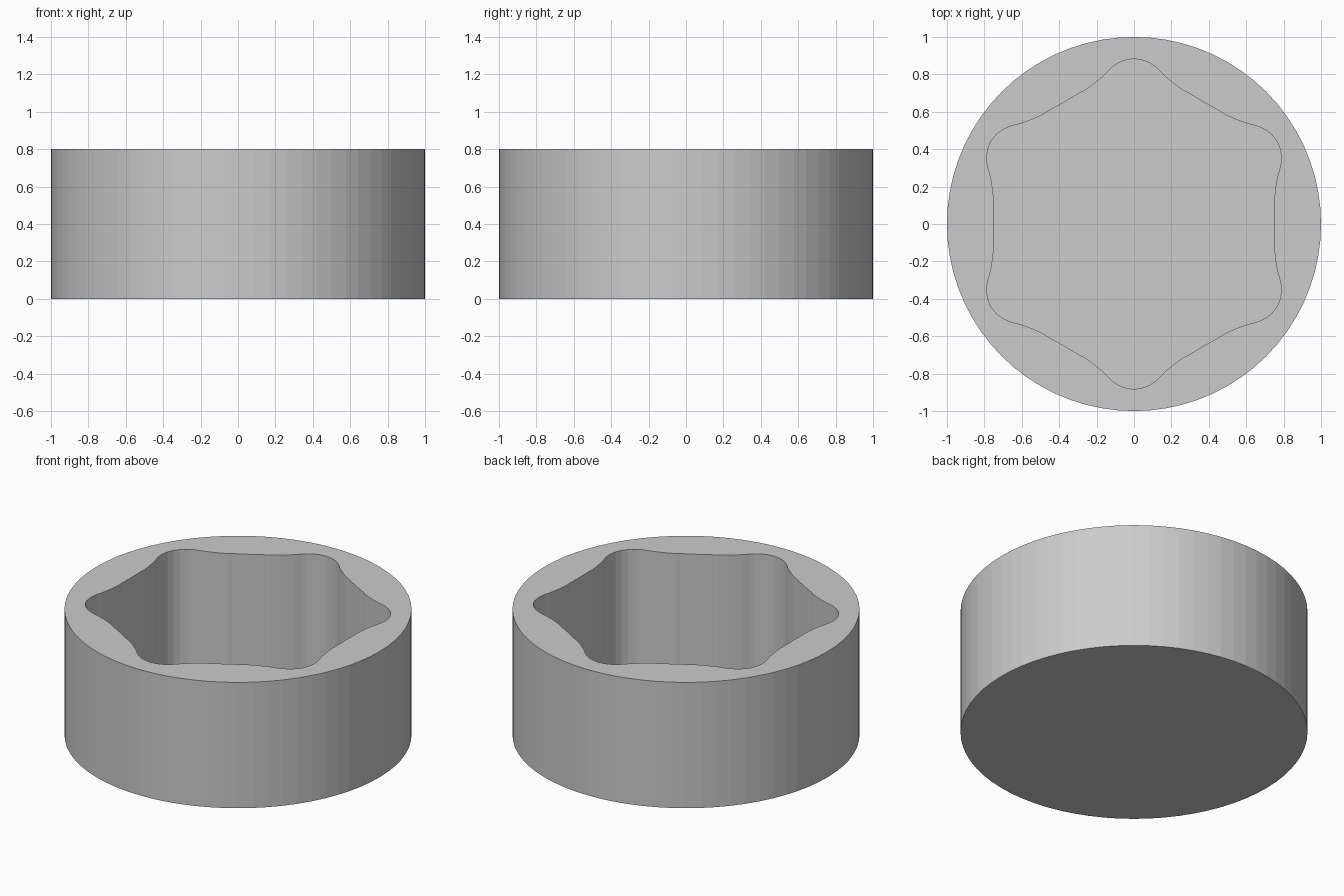
import bpy, bmesh
from math import sin, cos, pi
from mathutils import Vector, Matrix

cube = bpy.data.objects.get("Cube")
if cube:
    bpy.data.objects.remove(cube, do_unlink=True)

HEIGHT, FLOOR, SIDES, LOBES = 0.8, 0.07, 72, 6

steel = bpy.data.materials.new("grey metal")
steel.use_nodes = True
grey = (0.6, 0.6, 0.6, 1)
steel.diffuse_color = grey
steel.node_tree.nodes["Principled BSDF"].inputs["Base Color"].default_value = grey

# Half of one socket lobe, from its tip to the middle of the flat
half_lobe = [(0, .883), (.04, .878), (.08, .863), (.112, .842), (.13, .826),
             (.16, .795), (.19, .769), (.225, .741), (.271, .709), (.288, .702), (.375, .65)]
lobe = [(-x, y) for x, y in reversed(half_lobe[1:-1])] + half_lobe

# Outlines of the round body and the six-lobed pocket
body = [Vector((cos(2 * pi * i / SIDES), sin(2 * pi * i / SIDES), 0)) for i in range(SIDES)]
pocket = [Matrix.Rotation(-2 * pi * k / LOBES, 3, 'Z') @ Vector((x, y, 0))
          for k in range(LOBES) for x, y in lobe]

bm = bmesh.new()


def ring(points, z):
    verts = [bm.verts.new((p.x, p.y, z)) for p in points]
    edges = [bm.edges.new((v, verts[i - 1])) for i, v in enumerate(verts)]
    return verts, edges


def wall(lower, upper):
    for i in range(len(lower)):
        bm.faces.new((lower[i - 1], lower[i], upper[i], upper[i - 1]))


# Outer wall and closed base
base, _ = ring(body, 0)
rim, rim_edges = ring(body, HEIGHT)
wall(base, rim)
bm.faces.new(base)

# Pocket wall and floor
floor, _ = ring(pocket, FLOOR)
mouth, mouth_edges = ring(pocket, HEIGHT)
wall(floor, mouth)
bm.faces.new(floor)

# Flat top between the rim and the pocket mouth
bmesh.ops.triangle_fill(bm, edges=rim_edges + mouth_edges, use_beauty=True)
bmesh.ops.recalc_face_normals(bm, faces=bm.faces)

mesh = bpy.data.meshes.new("socket_body")
bm.to_mesh(mesh)
bm.free()
mesh.materials.append(steel)
socket = bpy.data.objects.new("socket_body", mesh)
bpy.context.collection.objects.link(socket)
